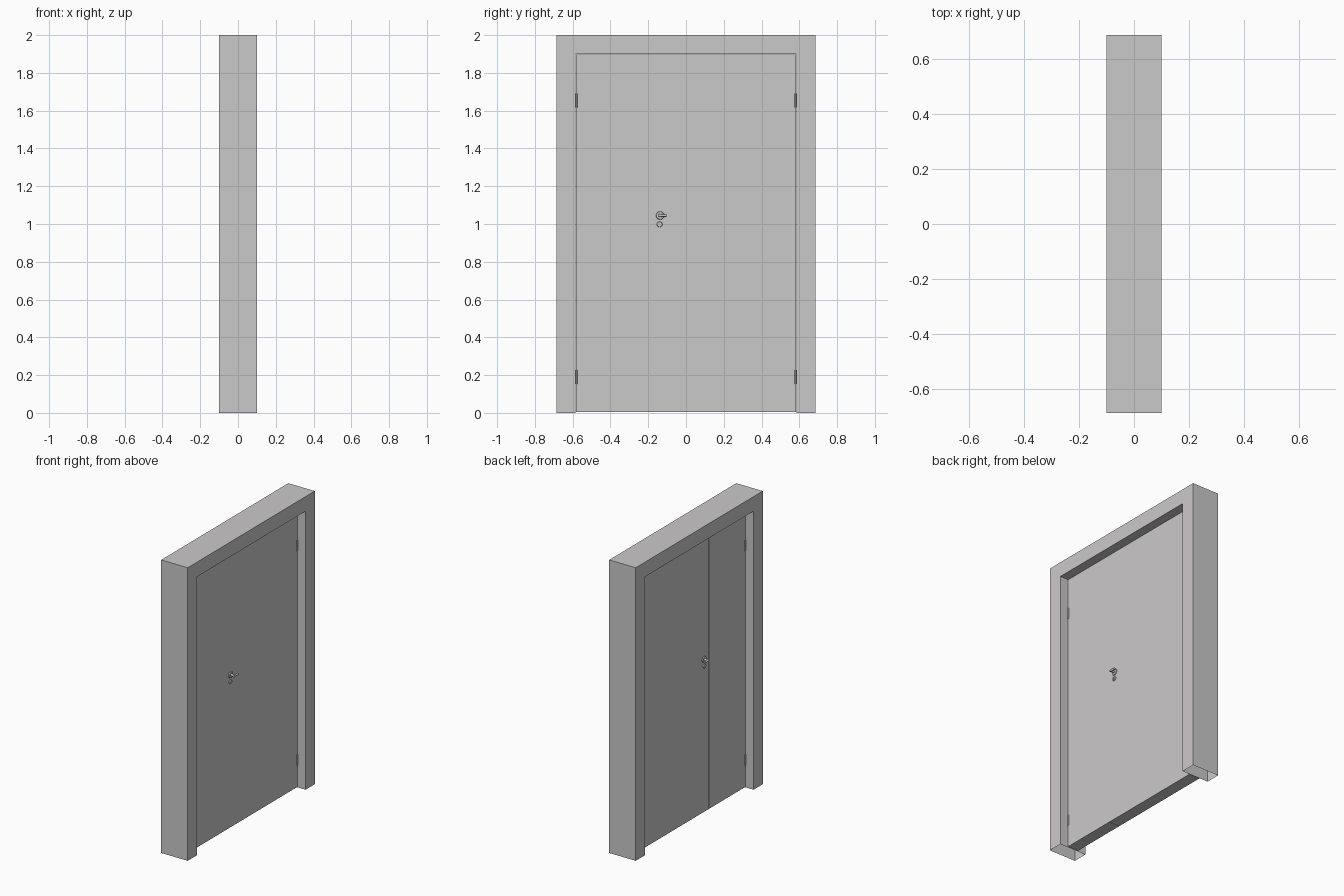
import bpy, bmesh, math
from mathutils import Matrix, Vector

if "Cube" in bpy.data.objects:
    bpy.data.objects.remove(bpy.data.objects["Cube"])


def material(name, c):
    m = bpy.data.materials.new(name)
    m.diffuse_color = (*c, 1)
    m.use_nodes = True
    m.node_tree.nodes["Principled BSDF"].inputs["Base Color"].default_value = m.diffuse_color
    return m


GREY = material("warm grey", (0.60, 0.585, 0.585))


def finish(bm, name, smooth=False):
    me = bpy.data.meshes.new(name)
    bmesh.ops.recalc_face_normals(bm, faces=bm.faces)
    bm.to_mesh(me)
    bm.free()
    me.materials.append(GREY)
    ob = bpy.data.objects.new(name, me)
    bpy.context.collection.objects.link(ob)
    if smooth:
        bpy.ops.object.select_all(action='DESELECT')
        ob.select_set(True)
        bpy.context.view_layer.objects.active = ob
        bpy.ops.object.shade_smooth_by_angle(angle=math.radians(35))
    return ob


def add_box(bm, lo, hi):
    lo, hi = Vector(lo), Vector(hi)
    m = Matrix.Translation((lo + hi) / 2) @ Matrix.Diagonal((*(hi - lo), 1))
    bmesh.ops.create_cube(bm, size=1, matrix=m)


def add_rod(bm, a, b, r1, r2=None, n=20):
    a, b = Vector(a), Vector(b)
    rot = (b - a).to_track_quat('Z', 'Y').to_matrix().to_4x4()
    bmesh.ops.create_cone(bm, cap_ends=True, segments=n, radius1=r1,
                          radius2=r1 if r2 is None else r2, depth=(b - a).length,
                          matrix=Matrix.Translation((a + b) / 2) @ rot)


# Door frame: U profile swept through the wall depth, hollow feet left open
outer, inner, top, head, d = 0.685, 0.585, 2.0, 1.9, 0.1
profile = [(-outer, 0), (-outer, top), (outer, top), (outer, 0),
           (inner, 0), (inner, head), (-inner, head), (-inner, 0)]
bm = bmesh.new()
front = bm.faces.new([bm.verts.new((d, y, z)) for y, z in profile])
ext = bmesh.ops.extrude_face_region(bm, geom=[front], use_keep_orig=True)
bmesh.ops.translate(bm, vec=(-2 * d, 0, 0),
                    verts=[v for v in ext["geom"] if isinstance(v, bmesh.types.BMVert)])
bmesh.ops.recalc_face_normals(bm, faces=bm.faces)
feet = [f for f in bm.faces if all(v.co.z < 0.001 for v in f.verts)]
bmesh.ops.delete(bm, geom=feet, context='FACES_ONLY')
finish(bm, "door_frame")

# Two leaves: narrow fixed one and wide opening one
T = 0.04
for name, y0, y1 in (("narrow_leaf", -0.583, -0.189), ("wide_leaf", -0.187, 0.582)):
    bm = bmesh.new()
    add_box(bm, (-T, y0, 0.004), (T, y1, 1.897))
    finish(bm, name)

# Hinges: barrels on both faces joined by a plate in the gap
for side, word in ((-1, "narrow"), (1, "wide")):
    for z, level in ((0.19, "lower"), (1.655, "upper")):
        bm = bmesh.new()
        y = side * 0.58
        for x in (-T, T):
            add_rod(bm, (x, y, z - 0.037), (x, y, z + 0.037), 0.005, n=12)
        add_box(bm, (-T, side * 0.584 - 0.002, z - 0.035), (T, side * 0.584 + 0.002, z + 0.035))
        finish(bm, f"{word}_{level}_hinge", True)

# Handle and lock on both faces of the wide leaf
for s, word in ((1, "outer"), (-1, "inner")):
    bm = bmesh.new()
    y, z = -0.137, 1.045
    add_rod(bm, (s * T, y, z), (s * (T + 0.006), y, z), 0.022, 0.020)
    add_rod(bm, (s * T, y, z), (s * (T + 0.034), y, z), 0.008)
    add_rod(bm, (s * (T + 0.03), y - 0.008, z), (s * (T + 0.03), y + 0.035, z), 0.007)
    finish(bm, f"{word}_handle", True)
    bm = bmesh.new()
    add_rod(bm, (s * T, -0.14, 0.998), (s * (T + 0.006), -0.14, 0.998), 0.015, 0.013)
    add_box(bm, (s * T - 0.008, -0.1425, 0.99), (s * T + 0.008, -0.1375, 1.006))
    finish(bm, f"{word}_lock", True)
